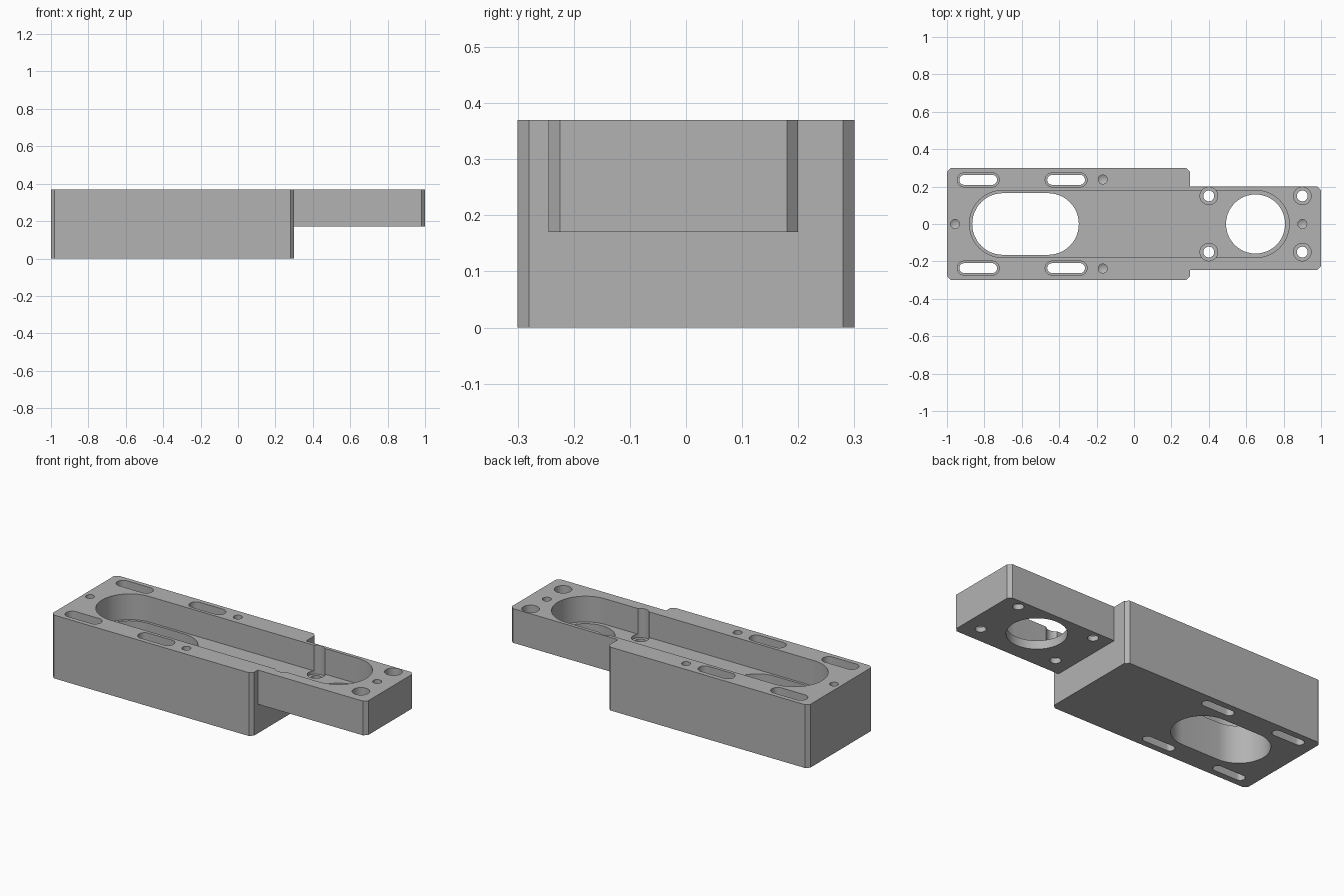
import bpy
import bmesh
from math import pi, cos, sin, radians

if "Cube" in bpy.data.objects:
    bpy.data.objects.remove(bpy.data.objects["Cube"], do_unlink=True)

TOP = 0.37        # upper face
ARM_BASE = 0.17   # underside of the thin arm
FLOOR = 0.22      # pocket floor
SEAT = 0.20       # screw head seats
C = 0.02          # corner chamfer

grey = bpy.data.materials.new("machined grey")
grey.use_nodes = True
colour = (0.45, 0.45, 0.45, 1)
grey.diffuse_color = colour
grey.node_tree.nodes["Principled BSDF"].inputs["Base Color"].default_value = colour


def prism(name, outline, z0, z1):
    """Extrude a flat outline between two heights."""
    bm = bmesh.new()
    face = bm.faces.new([bm.verts.new((x, y, z0)) for x, y in outline])
    new = bmesh.ops.extrude_face_region(bm, geom=[face])["geom"]
    verts = [v for v in new if isinstance(v, bmesh.types.BMVert)]
    bmesh.ops.translate(bm, verts=verts, vec=(0, 0, z1 - z0))
    bmesh.ops.recalc_face_normals(bm, faces=bm.faces)
    mesh = bpy.data.meshes.new(name)
    bm.to_mesh(mesh)
    bm.free()
    mesh.materials.append(grey)
    obj = bpy.data.objects.new(name, mesh)
    bpy.context.collection.objects.link(obj)
    return obj


def slot(x0, x1, y, r, n=24):
    """Outline of a slot with round ends; x0 and x1 are its extremes."""
    arc = [-pi / 2 + pi * i / n for i in range(n + 1)]
    right = [(x1 - r + r * cos(a), y + r * sin(a)) for a in arc]
    left = [(x0 + r - r * cos(a), y - r * sin(a)) for a in arc]
    return right + left


def circle(x, y, r, n=48):
    return [(x + r * cos(2 * pi * i / n), y + r * sin(2 * pi * i / n)) for i in range(n)]


def cut(outline, z0, z1=TOP + 0.1, tip=0):
    """Subtract a prism from the body; tip adds a drill point below it."""
    tool = prism("cutter", outline, z0, z1)
    if tip:
        bm = bmesh.new()
        bm.from_mesh(tool.data)
        base = min(bm.faces, key=lambda f: f.calc_center_median().z)
        point = bmesh.ops.poke(bm, faces=[base])["verts"][0]
        point.co.z -= tip
        bm.to_mesh(tool.data)
        bm.free()
    mod = body.modifiers.new("cut", "BOOLEAN")
    mod.operation = "DIFFERENCE"
    mod.solver = "EXACT"
    mod.object = tool
    bpy.context.view_layer.update()
    result = bpy.data.meshes.new_from_object(
        body.evaluated_get(bpy.context.evaluated_depsgraph_get()))
    body.modifiers.clear()
    body.data = result
    bpy.data.objects.remove(tool, do_unlink=True)


# Stepped plate with chamfered corners
W, S, F, B = 0.3, 0.3, -0.245, 0.2
body = prism("motor_mount_body", [
    (-1 + C, -W), (S - C, -W), (S, -W + C), (S, F), (1 - C, F), (1, F + C),
    (1, B - C), (1 - C, B), (S, B), (S, W - C), (S - C, W), (-1 + C, W),
    (-1, W - C), (-1, -W + C)], 0, TOP)

# Relief under the arm
cut([(S, -1), (2, -1), (2, 1), (S, 1)], -0.1, ARM_BASE)

# Long pocket with its two through openings
cut(slot(-0.88, 0.83, 0, 0.18), FLOOR)
cut(slot(-0.865, -0.295, 0, 0.165), -0.1)
cut(circle(0.65, 0, 0.158), -0.1)

for side in (-1, 1):
    # Counterbored adjustment slots
    for x in (-0.833, -0.363):
        cut(slot(x - 0.112, x + 0.112, side * 0.236, 0.0375), SEAT)
        cut(slot(x - 0.101, x + 0.101, side * 0.236, 0.0265), -0.1)
    # Counterbored arm screw holes
    for x in (0.4, 0.9):
        cut(circle(x, side * 0.15, 0.047), SEAT)
        cut(circle(x, side * 0.15, 0.029), -0.1)

# Blind drilled cover screw holes
for x, y in ((-0.957, 0), (-0.167, 0.238), (-0.167, -0.238), (0.9, 0)):
    cut(circle(x, y, 0.024, 32), 0.24, tip=0.014)

body.data.name = "motor_mount_body"
bpy.ops.object.select_all(action="DESELECT")
body.select_set(True)
bpy.context.view_layer.objects.active = body
bpy.ops.object.shade_smooth_by_angle(angle=radians(30))
